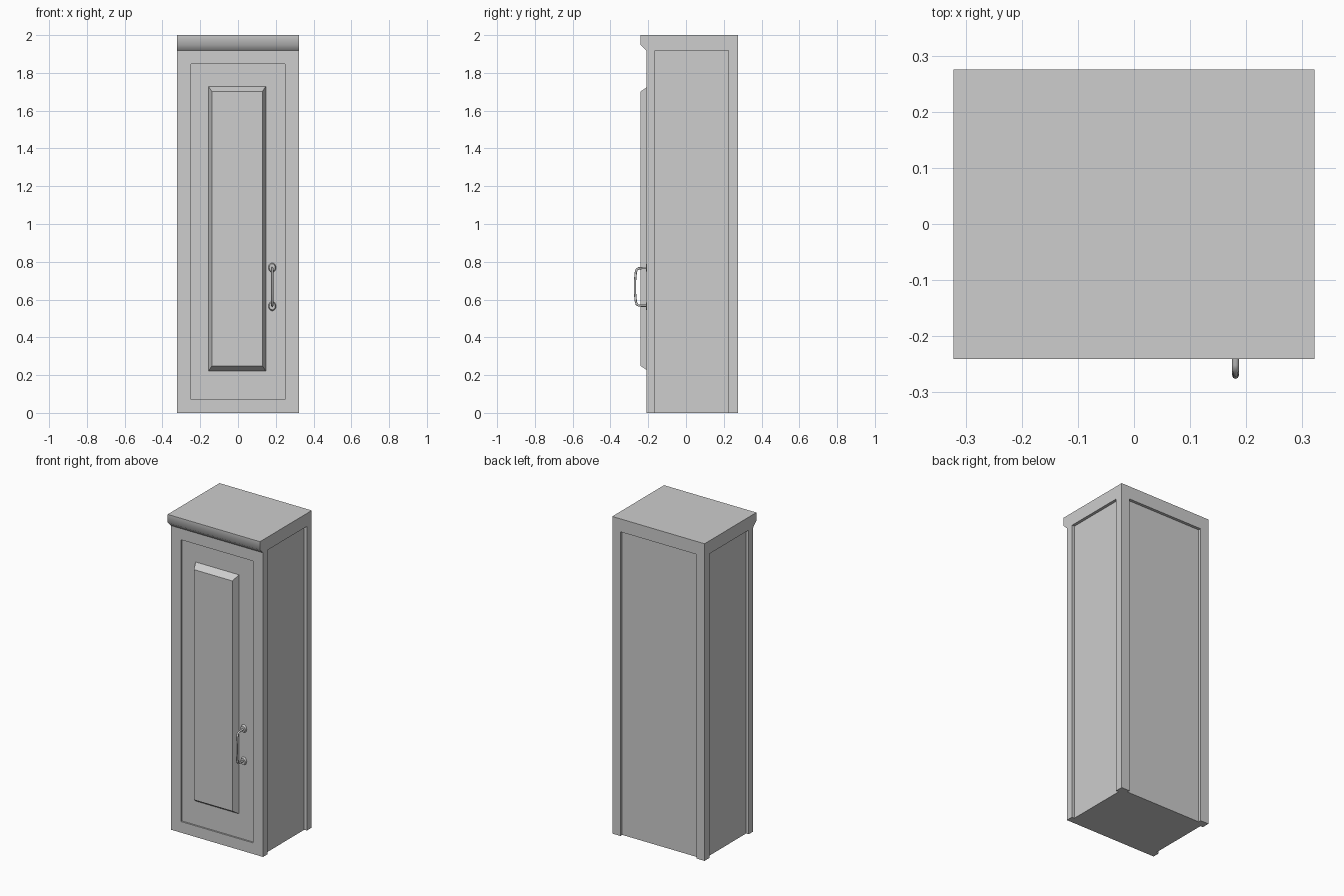
import bpy, bmesh, math
from mathutils import Vector

default = bpy.data.objects.get("Cube")
if default:
    bpy.data.objects.remove(default, do_unlink=True)

grey = bpy.data.materials.new("light_grey")
grey.use_nodes = True
grey.diffuse_color = (0.61, 0.61, 0.61, 1)
grey.node_tree.nodes["Principled BSDF"].inputs["Base Color"].default_value = (0.61, 0.61, 0.61, 1)


def finish(name, bm):
    """Turn a bmesh into a named, coloured object."""
    bmesh.ops.recalc_face_normals(bm, faces=bm.faces)
    mesh = bpy.data.meshes.new(name)
    bm.to_mesh(mesh)
    bm.free()
    mesh.materials.append(grey)
    obj = bpy.data.objects.new(name, mesh)
    bpy.context.collection.objects.link(obj)
    return obj


def box(name, lo, hi):
    bm = bmesh.new()
    bmesh.ops.create_cube(bm, size=1)
    lo, hi = Vector(lo), Vector(hi)
    for v in bm.verts:
        v.co = (lo + hi) / 2 + v.co * (hi - lo)
    return finish(name, bm)


def activate(obj):
    bpy.ops.object.select_all(action="DESELECT")
    obj.select_set(True)
    bpy.context.view_layer.objects.active = obj


W, FRONT, BACK, CROWN = 0.322, -0.21, 0.275, 1.918

# Cabinet body: side profile with crown lip, extruded across the width
profile = [(BACK, 0), (FRONT, 0), (FRONT, CROWN), (-0.241, 1.948), (-0.241, 2), (BACK, 2)]
bm = bmesh.new()
face = bm.faces.new([bm.verts.new((-W, y, z)) for y, z in profile])
ext = bmesh.ops.extrude_face_region(bm, geom=[face])
bmesh.ops.translate(bm, vec=(2 * W, 0, 0),
                    verts=[g for g in ext["geom"] if isinstance(g, bmesh.types.BMVert)])
body = finish("cabinet_body", bm)

# Recesses in both sides, the back and the front door area
depth = 0.018
cutters = [
    box("right_cutter", (-W - 0.1, -0.165, -0.1), (-W + depth, 0.226, CROWN)),
    box("left_cutter", (W - depth, -0.165, -0.1), (W + 0.1, 0.226, CROWN)),
    box("back_cutter", (-0.265, BACK - depth, -0.1), (0.265, BACK + 0.1, CROWN)),
    box("door_cutter", (-0.25, FRONT - 0.02, 0.07), (0.25, FRONT + 0.01, 1.847)),
]
activate(body)
for cutter in cutters:
    cutter.hide_render = True
    mod = body.modifiers.new(cutter.name, "BOOLEAN")
    mod.operation = "DIFFERENCE"
    mod.solver = "EXACT"
    mod.object = cutter
    bpy.ops.object.modifier_apply(modifier=mod.name)
    bpy.data.objects.remove(cutter, do_unlink=True)

# Soft shading only on the crown lip
for p in body.data.polygons:
    p.use_smooth = p.normal.y < -0.5 and p.center.y < FRONT - 0.005 and p.center.z > CROWN

# Raised door panel with chamfered border
panel = box("door_panel", (-0.157, -0.241, 0.22), (0.148, FRONT + 0.012, 1.73))
for v in panel.data.vertices:
    if v.co.y < -0.22:
        v.co.x -= math.copysign(0.019, v.co.x)
        v.co.z -= math.copysign(0.029, v.co.z - 1)

# Handle bar
HX, HZ = 0.181, 0.667
half = [(-0.198, 0.1), (-0.25, 0.099), (-0.261, 0.092), (-0.266, 0.075), (-0.27, 0.03)]
path = half + [(y, -z) for y, z in reversed(half)]
curve = bpy.data.curves.new("handle_bar", "CURVE")
curve.dimensions = "3D"
curve.bevel_depth = 0.006
curve.bevel_resolution = 2
curve.use_fill_caps = True
spline = curve.splines.new("POLY")
spline.points.add(len(path) - 1)
for point, (y, z) in zip(spline.points, path):
    point.co = (HX, y, HZ + z, 1)
bar = bpy.data.objects.new("handle_bar", curve)
bpy.context.collection.objects.link(bar)
curve.materials.append(grey)
activate(bar)
bpy.ops.object.convert(target="MESH")
bpy.ops.object.shade_smooth_by_angle(angle=math.radians(50))

# Oval mounting plates of the handle
for name, side in (("upper_handle_plate", 1), ("lower_handle_plate", -1)):
    bm = bmesh.new()
    bmesh.ops.create_cone(bm, cap_ends=True, segments=16, radius1=1, radius2=0.75, depth=1)
    for v in bm.verts:
        x, y, z = v.co
        v.co = (HX + x * 0.021, -0.205 - z * 0.014, HZ + side * 0.102 + y * 0.026)
    plate = finish(name, bm)
    activate(plate)
    bpy.ops.object.shade_smooth_by_angle(angle=math.radians(40))
